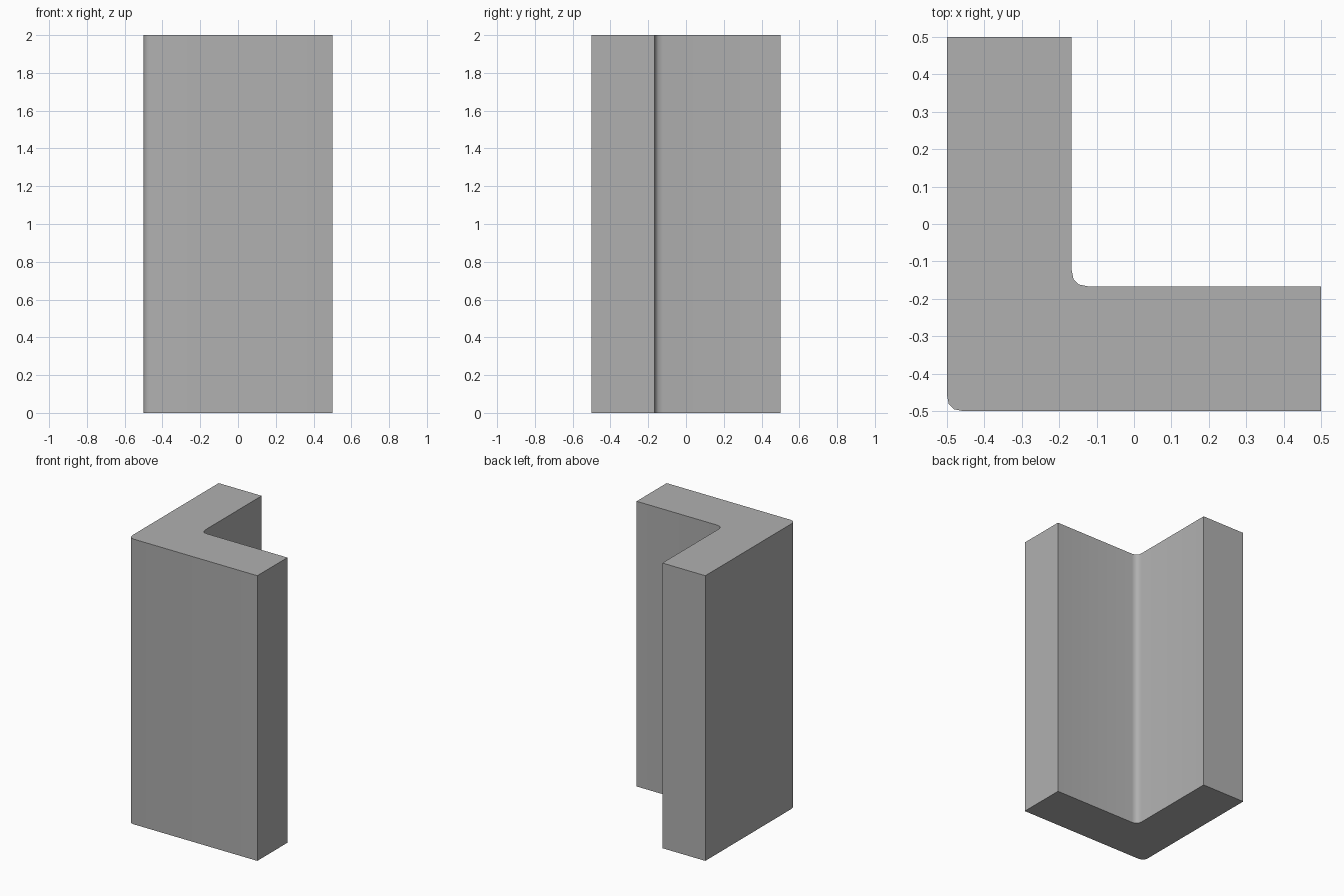
import bpy, bmesh, math

if "Cube" in bpy.data.objects:
    bpy.data.objects.remove(bpy.data.objects["Cube"])

T = -1 / 6      # inner faces of the two legs
R = 0.043       # reach of the corner rounding
H = 2.0
STEPS = 3


def rounded(cx, cy, start, end):
    """Tight rounding of corner (cx, cy), from offset start to offset end."""
    pts = []
    for i in range(STEPS + 1):
        t = i / STEPS
        a, b = R * (1 - t) ** 2, R * t ** 2
        pts.append((cx + a * start[0] + b * end[0], cy + a * start[1] + b * end[1]))
    return pts


# L-shaped profile, counter-clockwise, with rounded outer and inner corners
profile = rounded(-0.5, -0.5, (0, 1), (1, 0))
profile += [(0.5, -0.5), (0.5, T)]
profile += rounded(T, T, (1, 0), (0, 1))
profile += [(T, 0.5), (-0.5, 0.5)]

# Extrude the profile upwards
bm = bmesh.new()
base = bm.faces.new([bm.verts.new((x, y, 0)) for x, y in profile])
top = bmesh.ops.extrude_face_region(bm, geom=[base], use_keep_orig=True)
bmesh.ops.translate(bm, vec=(0, 0, H),
                    verts=[v for v in top["geom"] if isinstance(v, bmesh.types.BMVert)])
bmesh.ops.recalc_face_normals(bm, faces=bm.faces)
mesh = bpy.data.meshes.new("corner_post")
bm.to_mesh(mesh)
bm.free()

post = bpy.data.objects.new("corner_post", mesh)
bpy.context.collection.objects.link(post)

# Mid-grey surface
grey = bpy.data.materials.new("mid_grey")
grey.diffuse_color = (0.435, 0.435, 0.435, 1)
grey.use_nodes = True
grey.node_tree.nodes["Principled BSDF"].inputs["Base Color"].default_value = grey.diffuse_color
mesh.materials.append(grey)

# Smooth the rounded corners, keep the other edges sharp
bpy.context.view_layer.objects.active = post
post.select_set(True)
bpy.ops.object.shade_smooth_by_angle(angle=math.radians(40))
